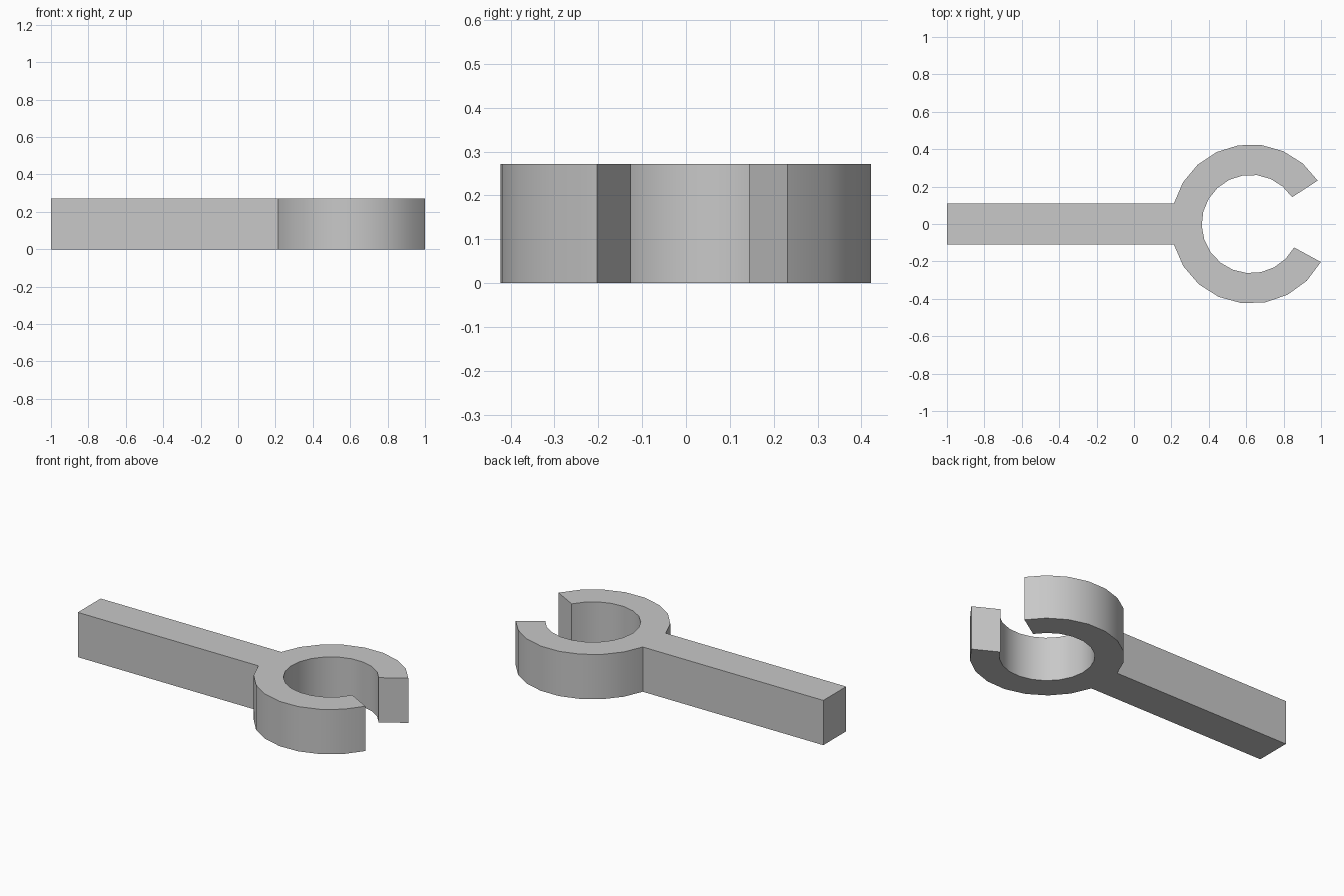
import bpy, bmesh, math

cube = bpy.data.objects.get("Cube")
if cube:
    bpy.data.objects.remove(cube, do_unlink=True)

HEIGHT = 0.272
CENTRE_X = 0.625
OUTER, INNER = 0.426, 0.263
GAP_START, GAP_END = 33, 331.5   # jaw tips, degrees
ARM_HALF = 0.11


def arc(radius, start, end, steps):
    """Points along an arc around the ring centre, angles in degrees."""
    angles = [math.radians(start + (end - start) * i / steps) for i in range(steps + 1)]
    return [(CENTRE_X + radius * math.cos(a), radius * math.sin(a)) for a in angles]


# Outline: upper jaw, arm, lower jaw, then back round the inside
joint = math.degrees(math.asin(ARM_HALF / OUTER))
outline = arc(OUTER, GAP_START, 180 - joint, 8)
outline += [(-1, ARM_HALF), (-1, -ARM_HALF)]
outline += arc(OUTER, 180 + joint, GAP_END, 8)
outline += arc(INNER, GAP_END, GAP_START, 18)

# Extrude the outline into a solid
bm = bmesh.new()
base = bm.faces.new([bm.verts.new((x, y, 0)) for x, y in outline])
top = bmesh.ops.extrude_face_region(bm, geom=[base], use_keep_orig=True)
bmesh.ops.translate(bm, vec=(0, 0, HEIGHT),
                    verts=[g for g in top["geom"] if isinstance(g, bmesh.types.BMVert)])
bmesh.ops.recalc_face_normals(bm, faces=bm.faces)
caps = [f for f in bm.faces if len(f.verts) > 4]
bmesh.ops.triangulate(bm, faces=caps)
mesh = bpy.data.meshes.new("open_ring_clip")
bm.to_mesh(mesh)
bm.free()

# Plain grey material
grey = bpy.data.materials.new("plain grey")
grey.use_nodes = True
colour = (0.58, 0.58, 0.58, 1)
grey.diffuse_color = colour
for node in grey.node_tree.nodes:
    if node.type == 'BSDF_PRINCIPLED':
        node.inputs["Base Color"].default_value = colour
mesh.materials.append(grey)

clip = bpy.data.objects.new("open_ring_clip", mesh)
bpy.context.collection.objects.link(clip)

# Smooth curved walls, keep corners sharp
bpy.ops.object.select_all(action='DESELECT')
clip.select_set(True)
bpy.context.view_layer.objects.active = clip
bpy.ops.object.shade_smooth_by_angle(angle=math.radians(30))
